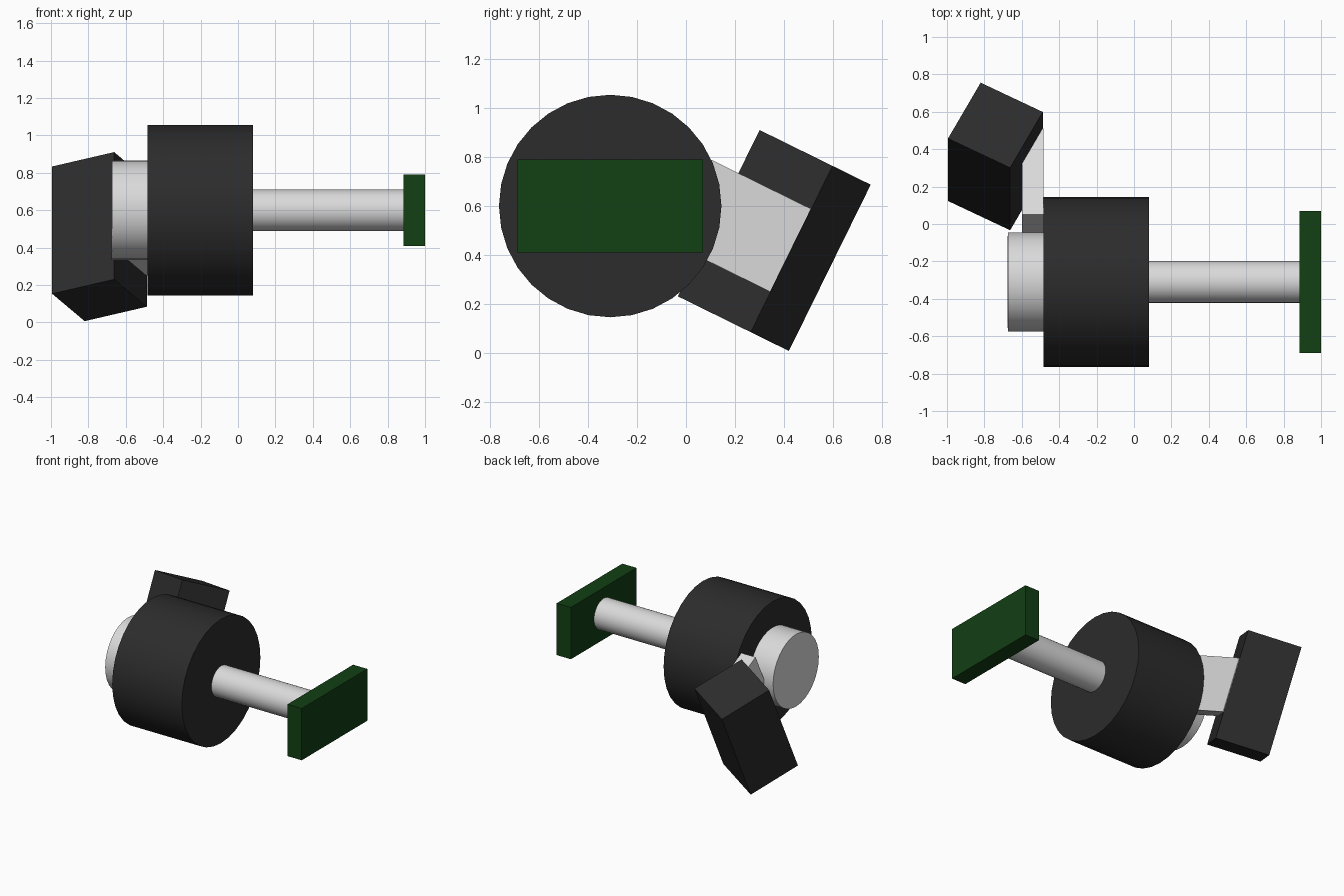
import bpy, math
from mathutils import Matrix, Vector

cube = bpy.data.objects.get("Cube")
if cube:
    bpy.data.objects.remove(cube, do_unlink=True)


def material(name, rgb):
    m = bpy.data.materials.new(name)
    m.use_nodes = True
    m.diffuse_color = (*rgb, 1)
    m.node_tree.nodes["Principled BSDF"].inputs["Base Color"].default_value = (*rgb, 1)
    return m


black = material("black", (0.025, 0.025, 0.025))
grey = material("light grey", (0.7, 0.7, 0.7))
green = material("dark green", (0.006, 0.05, 0.007))

AXIS_Y, AXIS_Z = -0.31, 0.60


def rod(name, x0, x1, radius, mat):
    """Round part along x on the common axis."""
    bpy.ops.mesh.primitive_cylinder_add(
        vertices=32, radius=radius, depth=x1 - x0,
        location=((x0 + x1) / 2, AXIS_Y, AXIS_Z), rotation=(0, math.pi / 2, 0))
    ob = bpy.context.object
    ob.name = name
    ob.data.materials.append(mat)
    bpy.ops.object.shade_smooth_by_angle(angle=math.radians(30))


def block(name, centre, size, mat, tilt=0, twist=0):
    """Box twisted about its own z, then tilted about x (degrees)."""
    bpy.ops.mesh.primitive_cube_add(size=1)
    ob = bpy.context.object
    ob.name = name
    ob.data.transform(Matrix.Diagonal((*size, 1)))
    ob.matrix_world = (Matrix.Translation(Vector(centre))
                       @ Matrix.Rotation(math.radians(tilt), 4, 'X')
                       @ Matrix.Rotation(math.radians(twist), 4, 'Z'))
    ob.data.materials.append(mat)


# Shaft line: hub, drum, shaft and end plate
rod("hub", -0.675, -0.485, 0.265, grey)
rod("drum", -0.485, 0.08, 0.455, black)
rod("shaft", 0.08, 0.885, 0.112, grey)
block("end_plate", (0.9425, AXIS_Y, AXIS_Z), (0.115, 0.76, 0.38), green)

# Tilted arm carrying a twisted block behind the drum
block("arm", (-0.5425, 0.197, 0.5325), (0.115, 0.512, 0.378), grey, tilt=-26.2)
block("arm_block", (-0.741, 0.361, 0.459), (0.375, 0.375, 0.758), black,
      tilt=-26.2, twist=-27.7)
